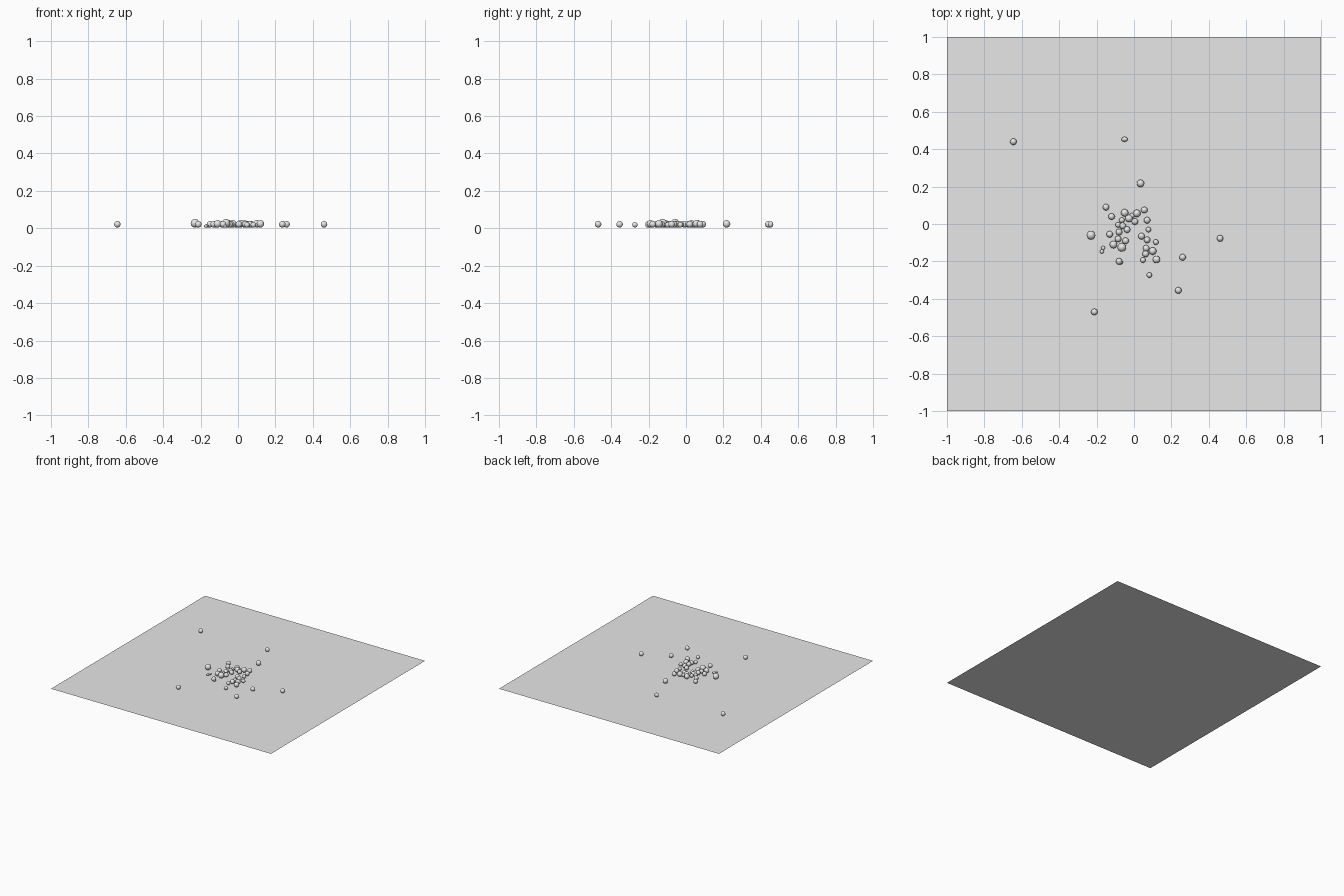
import bpy
import bmesh
from mathutils import Matrix, Vector

default = bpy.data.objects.get("Cube")
if default:
    bpy.data.objects.remove(default, do_unlink=True)


def make_material(name, colour):
    material = bpy.data.materials.new(name)
    material.use_nodes = True
    material.diffuse_color = colour
    shader = next(n for n in material.node_tree.nodes if n.type == "BSDF_PRINCIPLED")
    shader.inputs["Base Color"].default_value = colour
    return material


def make_object(name, bm, material):
    mesh = bpy.data.meshes.new(name)
    bm.to_mesh(mesh)
    bm.free()
    mesh.materials.append(material)
    obj = bpy.data.objects.new(name, mesh)
    bpy.context.scene.collection.objects.link(obj)
    return obj


def add_pebble(bm, position, radius, squash=Vector((1, 1, 1))):
    """Add one rounded pebble hovering just over the ground sheet."""
    x, y = position
    centre = Vector((x, y, radius * squash.z + clearance))
    transform = Matrix.Translation(centre) @ Matrix.Diagonal(squash * radius).to_4x4()
    bmesh.ops.create_uvsphere(bm, u_segments=16, v_segments=10, radius=1, matrix=transform)


def make_pebbles(name, positions, radius, squash=Vector((1, 1, 1))):
    bm = bmesh.new()
    for position in positions:
        add_pebble(bm, position, radius, squash)
    for face in bm.faces:
        face.smooth = True
    return make_object(name, bm, grey)


grey = make_material("light_grey", (0.8, 0.8, 0.8, 1))
clearance = 0.004

# Flat square ground sheet
bm = bmesh.new()
bmesh.ops.create_grid(bm, x_segments=1, y_segments=1, size=1)
make_object("ground_sheet", bm, grey)

# Large pebbles, mostly in the middle of the scatter
make_pebbles("large_pebbles", [
    (-.23, -.06), (-.065, -.125),
], .023)

make_pebbles("broad_pebbles", [
    (.035, .217), (-.05, .06), (.015, .057), (-.027, .03),
    (-.11, -.11), (.1, -.145), (.12, -.19),
], .02)

# Medium pebbles, including the outlying ones
make_pebbles("medium_pebbles", [
    (-.645, .44), (-.15, .09), (-.12, .04), (.055, .075), (.07, .02),
    (.005, .013), (-.13, -.055), (-.08, -.043), (-.037, -.03),
    (-.06, -.01), (-.085, -.08), (-.045, -.09), (-.08, -.2),
    (.04, -.065), (.07, -.085), (.065, -.13), (.062, -.16),
    (.237, -.355), (.26, -.178), (.46, -.077), (-.212, -.47),
], .0175)

# Small pebbles
make_pebbles("small_pebbles", [
    (-.085, -.005), (.077, -.03), (.117, -.097), (.048, -.193),
    (.082, -.273), (-.065, .02), (-.01, .045),
], .0145)

# Narrow pebble at the back and chips beside the cluster
make_pebbles("narrow_pebble", [(-.05, .453)], .017, Vector((1, .8, 1)))
make_pebbles("stone_chips", [(-.165, -.128), (-.172, -.147), (-.07, -.205)],
             .011, Vector((1, 1, .7)))
